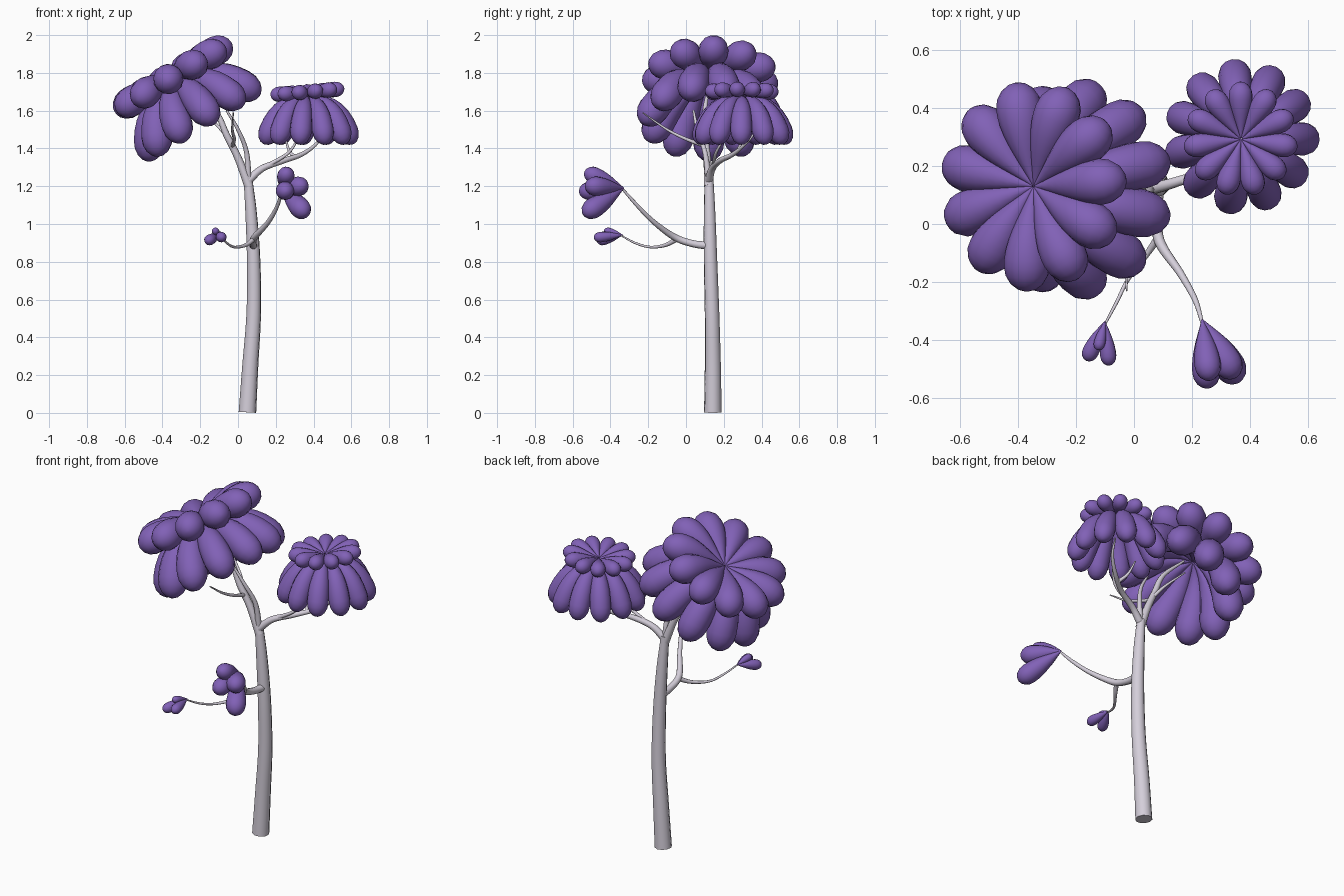
import bpy, bmesh, math
from mathutils import Vector, Matrix

if "Cube" in bpy.data.objects:
    bpy.data.objects.remove(bpy.data.objects["Cube"])


def material(name, color):
    m = bpy.data.materials.new(name)
    m.diffuse_color = color
    m.use_nodes = True
    m.node_tree.nodes["Principled BSDF"].inputs["Base Color"].default_value = m.diffuse_color
    return m


PURPLE = material("purple_leaf", (0.22, 0.12, 0.47, 1))
BARK = material("pale_bark", (0.66, 0.62, 0.70, 1))


def loft(bm, pts, radii, sides):
    """Closed round tube through pts with a radius at each point."""
    rings, ref = [], None
    for i, p in enumerate(pts):
        d = (pts[min(i + 1, len(pts) - 1)] - pts[max(i - 1, 0)]).normalized()
        if ref is None:
            ref = d.orthogonal()
        ref = (ref - d * ref.dot(d)).normalized()
        side = d.cross(ref)
        rings.append([bm.verts.new(p + radii[i] * (math.cos(a) * ref + math.sin(a) * side))
                      for a in (2 * math.pi * k / sides for k in range(sides))])
    for a, b in zip(rings, rings[1:]):
        for k in range(sides):
            j = (k + 1) % sides
            bm.faces.new((a[k], a[j], b[j], b[k]))
    bm.faces.new(rings[0][::-1])
    bm.faces.new(rings[-1])


def finish(bm, name, mat):
    me = bpy.data.meshes.new(name)
    bm.normal_update()
    bm.to_mesh(me)
    bm.free()
    ob = bpy.data.objects.new(name, me)
    bpy.context.collection.objects.link(ob)
    me.materials.append(mat)
    bpy.ops.object.select_all(action='DESELECT')
    ob.select_set(True)
    bpy.context.view_layer.objects.active = ob
    bpy.ops.object.shade_smooth_by_angle(angle=math.radians(50))
    return ob


def petal(bm, base, mid, tip, r):
    """Teardrop: thin at the base, rounded end of radius r around tip, bent through mid."""
    n, pts, radii = 8, [], []
    for i in range(n + 1):
        t = i / n
        s = t * 0.95
        pts.append(base * (1 - s) ** 2 + mid * 2 * s * (1 - s) + tip * s * s)
        radii.append(r * (0.06 + 0.94 * math.sin(t * math.pi / 2) ** 1.1))
    d = (pts[-1] - pts[-2]).normalized()
    start = pts[-1]
    length = (tip - start).length + r
    for a in (22, 45, 66, 84):
        a = math.radians(a)
        pts.append(start + d * length * math.sin(a))
        radii.append(r * math.cos(a))
    loft(bm, pts, radii, 14)


def whorl(name, centre, tilt, count, radius, drop, r, arch, phase=0.0):
    """Ring of petals around a tilted axis."""
    bm = bmesh.new()
    rot = Matrix.Rotation(tilt, 3, 'Y')
    c = Vector(centre)
    for k in range(count):
        a = 2 * math.pi * (k + phase) / count
        out = Vector((math.cos(a), math.sin(a), 0))
        tip = out * radius + Vector((0, 0, -drop))
        mid = out * radius * 0.64 + Vector((0, 0, arch))
        petal(bm, c + rot @ (out * 0.005), c + rot @ mid, c + rot @ tip, r)
    return finish(bm, name, PURPLE)


def cluster(name, base, tips):
    bm = bmesh.new()
    base = Vector(base)
    for x, y, z, r in tips:
        tip = Vector((x, y, z))
        petal(bm, base, (base + tip) / 2, tip, r)
    return finish(bm, name, PURPLE)


def branch(name, knots, sides=10, steps=6):
    """Smooth tapered limb; each knot is x, y, z, radius."""
    k = [Vector(p) for p in knots]
    k = [2 * k[0] - k[1]] + k + [2 * k[-1] - k[-2]]
    out = []
    for i in range(1, len(k) - 2):
        p0, p1, p2, p3 = k[i - 1:i + 3]
        for s in range(steps):
            t = s / steps
            out.append(0.5 * (2 * p1 + (p2 - p0) * t + (2 * p0 - 5 * p1 + 4 * p2 - p3) * t ** 2
                              + (3 * p1 - p0 - 3 * p2 + p3) * t ** 3))
    out.append(k[-2])
    bm = bmesh.new()
    loft(bm, [p.to_3d() for p in out], [max(p[3], 0.002) for p in out], sides)
    return finish(bm, name, BARK)


# Trunk
branch("trunk", [(0.05, 0.142, 0.003, 0.047), (0.065, 0.142, 0.25, 0.043), (0.083, 0.138, 0.52, 0.039),
                 (0.083, 0.13, 0.8, 0.036), (0.07, 0.125, 1.05, 0.031), (0.052, 0.122, 1.25, 0.023)])

# Limbs under the large crown
branch("left_limb", [(0.058, 0.12, 1.2, 0.025), (0.0, 0.112, 1.35, 0.02),
                     (-0.06, 0.1, 1.47, 0.018), (-0.12, 0.1, 1.6, 0.013), (-0.25, 0.12, 1.73, 0.006)])
branch("left_inner_limb", [(0.055, 0.12, 1.23, 0.018), (0.045, 0.1, 1.38, 0.013),
                           (0.0, 0.06, 1.5, 0.01), (-0.06, 0.04, 1.6, 0.006)])
branch("left_twig", [(-0.03, 0.107, 1.41, 0.011), (-0.02, 0.0, 1.45, 0.009),
                     (-0.03, -0.1, 1.5, 0.007), (-0.025, -0.23, 1.59, 0.003)])
branch("left_outer_twig", [(-0.04, 0.105, 1.43, 0.011), (-0.09, 0.15, 1.5, 0.008), (-0.19, 0.2, 1.6, 0.004)])

# Limbs under the small crown
branch("right_limb", [(0.055, 0.12, 1.23, 0.022), (0.13, 0.14, 1.295, 0.018), (0.24, 0.18, 1.335, 0.015),
                      (0.34, 0.25, 1.37, 0.012), (0.42, 0.32, 1.43, 0.008), (0.45, 0.38, 1.5, 0.004)])
branch("right_twig", [(0.3, 0.22, 1.352, 0.011), (0.27, 0.27, 1.39, 0.008), (0.25, 0.31, 1.46, 0.004)])
branch("right_front_twig", [(0.15, 0.145, 1.305, 0.012), (0.27, 0.16, 1.38, 0.008), (0.33, 0.22, 1.48, 0.004)])

# Low side limb, forked
branch("low_limb", [(0.082, 0.13, 0.885, 0.022), (0.08, 0.04, 0.895, 0.019), (0.088, -0.06, 0.93, 0.018),
                    (0.16, -0.17, 1.01, 0.013), (0.21, -0.26, 1.1, 0.01), (0.235, -0.34, 1.19, 0.006)])
branch("low_twig", [(0.085, -0.045, 0.922, 0.014), (0.04, -0.11, 0.888, 0.01), (-0.02, -0.19, 0.878, 0.007),
                    (-0.06, -0.27, 0.9, 0.006), (-0.1, -0.345, 0.94, 0.004)])

# Large crown, leaning left
TILT = math.radians(-31)
whorl("large_crown_top", (-0.345, 0.13, 1.772), TILT, 11, 0.284, -0.005, 0.08, 0.025, 0.1)
whorl("large_crown_skirt", (-0.315, 0.12, 1.75), TILT, 11, 0.305, 0.21, 0.083, 0.0, 0.5)

# Small crown, almost level
whorl("small_crown_top", (0.368, 0.292, 1.692), math.radians(-5), 11, 0.157, -0.008, 0.041, 0.006, 0.75)
whorl("small_crown_skirt", (0.37, 0.3, 1.66), 0, 11, 0.216, 0.185, 0.058, 0.02, -0.06)

# Leaf clusters on the low limb
cluster("low_leaf_cluster", (0.235, -0.33, 1.19),
        [(0.255, -0.495, 1.26, 0.046), (0.325, -0.485, 1.2, 0.052),
         (0.25, -0.518, 1.175, 0.049), (0.335, -0.5, 1.078, 0.055)])
cluster("small_leaf_cluster", (-0.1, -0.335, 0.942),
        [(-0.12, -0.415, 0.962, 0.02), (-0.152, -0.445, 0.915, 0.029), (-0.088, -0.46, 0.93, 0.028)])
